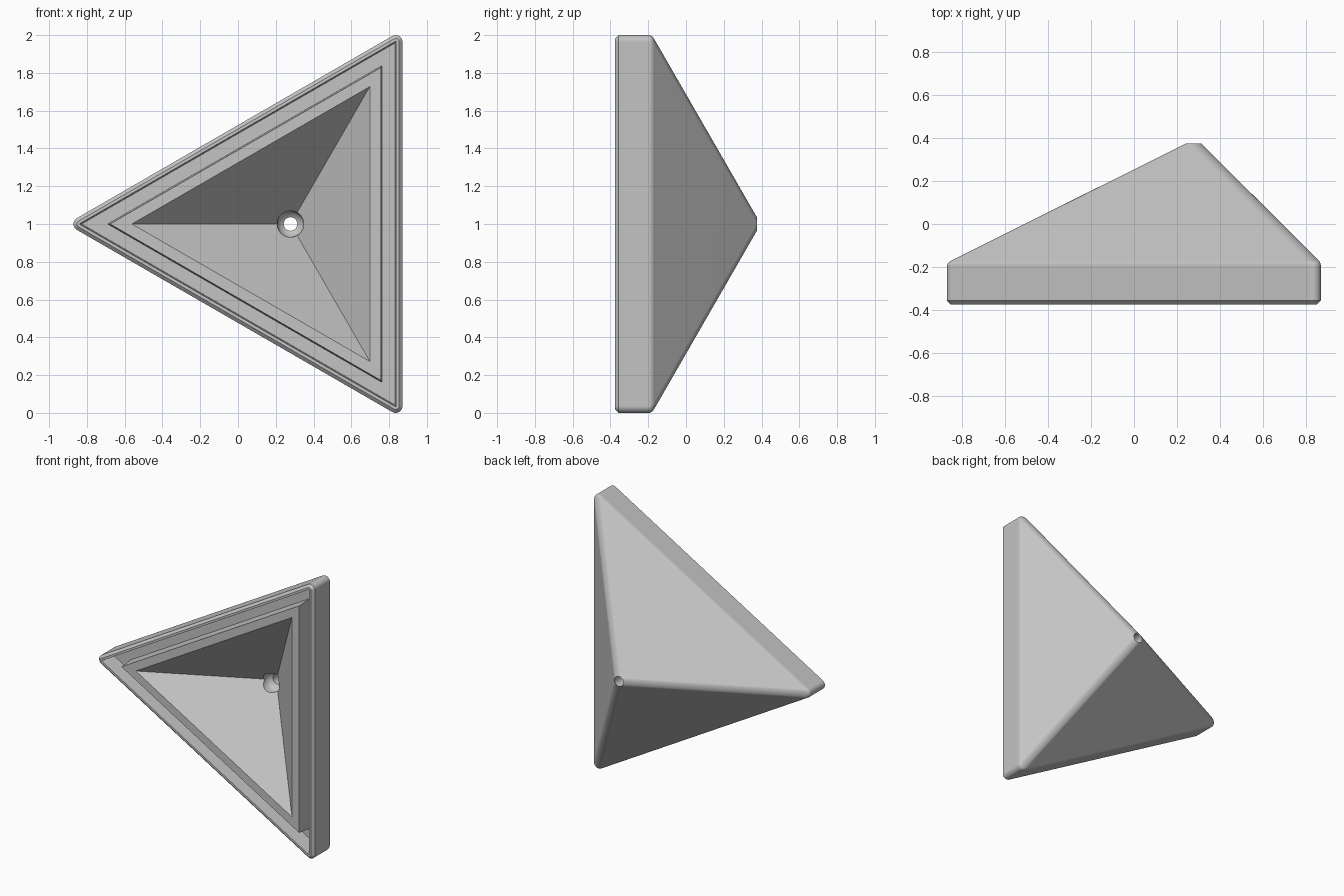
import bpy, bmesh
from math import sin, cos, radians

cube = bpy.data.objects.get("Cube")
if cube:
    bpy.data.objects.remove(cube, do_unlink=True)

CX, CZ = 0.278, 1.0        # axis of the triangular shell
FRONT, BACK = -0.375, 0.375
INRADIUS, ROUND = 0.5925, 0.036
LIP_IN = 0.42
STEPS = 12                 # segments per rounded corner


def ring(a, r, y):
    """Triangle of inradius a with corner radius r; y is a number or a function of the arc angle."""
    pts = []
    for corner in (60, 180, 300):
        t = radians(corner)
        for i in range(STEPS + 1):
            phi = -60 + 120 * i / STEPS
            u = radians(corner + phi)
            pts.append((CX + 2 * (a - r) * cos(t) + r * cos(u),
                        y(phi) if callable(y) else y,
                        CZ + 2 * (a - r) * sin(t) + r * sin(u)))
    return pts


def circle(r, y):
    return ring(r, r, y)


# Front: lip, groove and chamfered rim
rings = [
    ring(LIP_IN, 0, FRONT),
    ring(0.478, 0, FRONT),
    ring(0.484, 0, -0.255),
    ring(0.553, 0, -0.255),
    ring(0.559, 0, FRONT),
    ring(INRADIUS - 0.018, 0.018, FRONT),
    ring(INRADIUS, ROUND, FRONT + 0.018),
]

# Outer wall, rolled over into the sloping back
for k in range(5):
    t = radians(45 * k / 4)
    rings.append(ring(INRADIUS - ROUND * (1 - cos(t)), ROUND, -0.195 + ROUND * sin(t)))
rings.append(circle(ROUND, BACK))

# Hole through the apex, with a rounded countersink on the inside
for k in range(5):
    t = radians(60 - 60 * k / 4)
    rings.append(circle(0.036 + 0.034 * (cos(t) - 0.5) * 2, 0.01 + 0.055 * sin(t)))
MOUTH = 0.07
rings.append(circle(MOUTH, lambda phi: FRONT + LIP_IN - MOUTH * cos(radians(60 - abs(phi)))))

# Join the rings into one closed shell
bm = bmesh.new()
loops = [[bm.verts.new(p) for p in pts] for pts in rings]
count = len(loops[0])
for i, low in enumerate(loops):
    high = loops[(i + 1) % len(loops)]
    for j in range(count):
        k = (j + 1) % count
        bm.faces.new((low[j], low[k], high[k], high[j]))
bmesh.ops.remove_doubles(bm, verts=bm.verts, dist=1e-5)
bmesh.ops.recalc_face_normals(bm, faces=bm.faces)
mesh = bpy.data.meshes.new("triangular_shell")
bm.to_mesh(mesh)
bm.free()

shell = bpy.data.objects.new("triangular_shell", mesh)
bpy.context.collection.objects.link(shell)

# Plain grey finish
grey = bpy.data.materials.new("light_grey")
grey.use_nodes = True
colour = (0.55, 0.55, 0.55, 1)
grey.diffuse_color = colour
grey.node_tree.nodes["Principled BSDF"].inputs["Base Color"].default_value = colour
mesh.materials.append(grey)

bpy.ops.object.select_all(action="DESELECT")
shell.select_set(True)
bpy.context.view_layer.objects.active = shell
bpy.ops.object.shade_smooth_by_angle(angle=radians(30))
weighted = shell.modifiers.new("weighted_normals", "WEIGHTED_NORMAL")
weighted.keep_sharp = True
